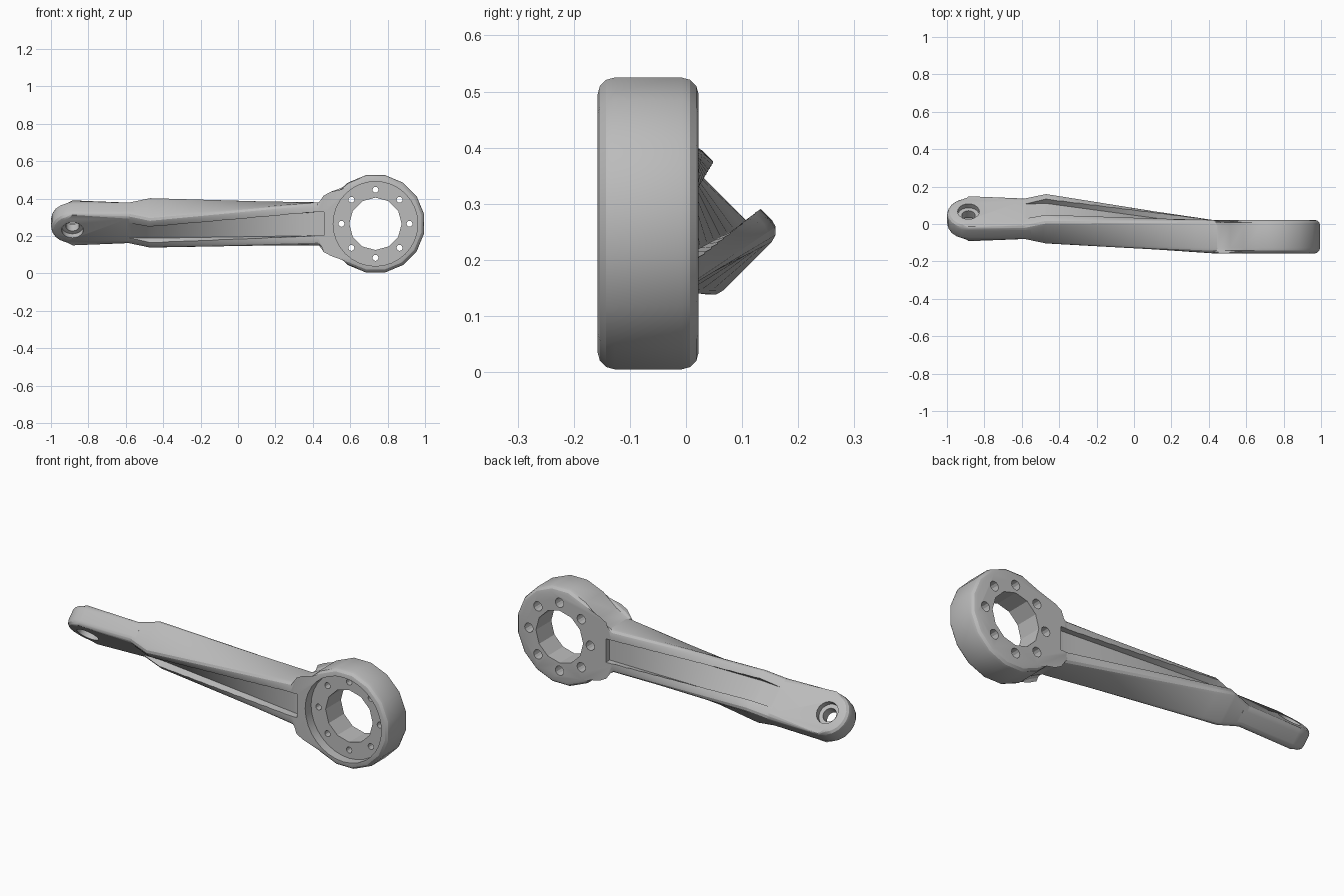
import bpy, bmesh, math
from mathutils import Matrix, Vector

cube = bpy.data.objects.get("Cube")
if cube:
    bpy.data.objects.remove(cube)

metal = bpy.data.materials.new("satin_grey_metal")
metal.use_nodes = True
grey = (0.5, 0.5, 0.5, 1)
metal.diffuse_color = grey
metal.node_tree.nodes["Principled BSDF"].inputs["Base Color"].default_value = grey

TWIST = math.radians(45)
HEAD = Vector((0.735, -0.0675, 0.265))
PAD = Vector((-0.885, 0.028, 0.27))


def frame(origin, angle):
    """Local y is the depth of the arm, local z its width."""
    return Matrix.Translation(origin) @ Matrix.Rotation(angle, 4, 'X')


HEAD_FRAME, PAD_FRAME = frame(HEAD, 0), frame(PAD, TWIST)


def finish(bm, name):
    bmesh.ops.recalc_face_normals(bm, faces=bm.faces)
    mesh = bpy.data.meshes.new(name)
    bm.to_mesh(mesh)
    bm.free()
    obj = bpy.data.objects.new(name, mesh)
    bpy.context.collection.objects.link(obj)
    mesh.materials.append(metal)
    return obj


def slab(name, outline, half, matrix, rounding):
    """Extrude an x-z outline through its depth and round both rims."""
    bm = bmesh.new()
    back, front = [[bm.verts.new((x, y, z)) for x, z in outline] for y in (half, -half)]
    caps = [bm.faces.new(back), bm.faces.new(front)]
    n = len(outline)
    for i in range(n):
        j = (i + 1) % n
        bm.faces.new((back[i], back[j], front[j], front[i]))
    rims = [e for cap in caps for e in cap.edges]
    bmesh.ops.bevel(bm, geom=rims, offset=rounding, segments=3, profile=0.5, affect='EDGES')
    bmesh.ops.transform(bm, matrix=matrix, verts=bm.verts)
    return finish(bm, name)


def loft(name, stations, steps=10):
    """Join cross-sections with straight ruled surfaces."""
    bm = bmesh.new()
    rings = []
    sections = [[m @ Vector((0, y, z)) for y, z in pts] for m, pts in stations]
    for a, b in zip(sections, sections[1:]):
        for s in range(steps):
            rings.append([p.lerp(q, s / steps) for p, q in zip(a, b)])
    rings.append(sections[-1])
    rings = [[bm.verts.new(p) for p in ring] for ring in rings]
    n = len(rings[0])
    for a, b in zip(rings, rings[1:]):
        for i in range(n):
            j = (i + 1) % n
            bm.faces.new((a[i], a[j], b[j], b[i]))
    bm.faces.new(rings[0])
    bm.faces.new(rings[-1])
    return finish(bm, name)


def rounded_box(half_depth, half_width, r=0.028):
    pts = []
    for k, (sy, sz) in enumerate(((1, 1), (-1, 1), (-1, -1), (1, -1))):
        for s in range(4):
            a = math.radians(90 * k + 30 * s)
            pts.append((sy * (half_depth - r) + r * math.cos(a),
                        sz * (half_width - r) + r * math.sin(a)))
    return pts


def drills(name, centres, radius, y0, y1, matrix, sides):
    """Cylinders along local y, from depth y0 to y1."""
    bm = bmesh.new()
    for x, z in centres:
        place = matrix @ Matrix.Translation((x, (y0 + y1) / 2, z)) @ Matrix.Rotation(math.pi / 2, 4, 'X')
        bmesh.ops.create_cone(bm, cap_ends=True, segments=sides, radius1=radius,
                              radius2=radius, depth=abs(y1 - y0), matrix=place)
    return finish(bm, name)


def combine(target, other, operation):
    other.hide_render = True
    mod = target.modifiers.new(operation.lower(), 'BOOLEAN')
    mod.operation, mod.solver, mod.object = operation, 'EXACT', other
    bpy.context.view_layer.objects.active = target
    bpy.ops.object.modifier_apply(modifier=mod.name)
    bpy.data.objects.remove(other)


# Twisted beam between the round head and the tilted end pad
def station(x):
    if x > 0:
        return frame((x, HEAD.y, HEAD.z), 0)
    return frame((x, PAD.y, PAD.z), TWIST)


beam = rounded_box(0.0893, 0.115)
arm = loft("crank_arm", [(station(0.5), beam), (station(0.42), beam), (station(-0.47), beam),
                         (station(-0.59), rounded_box(0.0545, 0.1145))])

# Round head with its flared neck
R = 0.265
arc = [(R * math.cos(a), R * math.sin(a))
       for a in (math.radians(11.25 + 22.5 * i) for i in range(-7, 7))]
neck = [(-0.265, 0.123), (-0.335, 0.1)]
outline = arc + neck + [(x, -z) for x, z in reversed(neck)]
combine(arm, slab("head", outline, 0.09, HEAD_FRAME, 0.03), 'UNION')

# Rounded end pad
W = 0.115
tip = [(W * math.cos(a), W * math.sin(a))
       for a in (math.radians(90 + 18 * i) for i in range(11))]
combine(arm, slab("end_pad", tip + [(0.33, -W), (0.33, W)], 0.055, PAD_FRAME, 0.028), 'UNION')

# Pockets on both faces leave a web between two flanges
for side, web in ((1, 0.058), (-1, 0.05)):
    def pocket(floor, half):
        return [(side * floor, -half), (side * 0.16, -half), (side * 0.16, half), (side * floor, half)]
    combine(arm, loft("pocket_cutter", [
        (station(0.46), pocket(web, 0.063)), (station(0.42), pocket(web, 0.063)),
        (station(-0.47), pocket(0.056, 0.06)), (station(-0.62), pocket(0.056, 0.053))]), 'DIFFERENCE')

# Head recess, bore and bolt circle with countersunk backs
bolts = [(0.182 * math.cos(i * math.pi / 4), 0.182 * math.sin(i * math.pi / 4)) for i in range(8)]
for centres, radius, y0, y1, sides in (
        ([(0, 0)], 0.226, -0.2, -0.04, 32),
        ([(0, 0)], 0.14, -0.2, 0.2, 12),
        (bolts, 0.016, -0.2, 0.2, 12),
        (bolts, 0.025, 0.03, 0.2, 12)):
    combine(arm, drills("head_cutter", centres, radius, y0, y1, HEAD_FRAME, sides), 'DIFFERENCE')

# Stepped hole through the end pad
for radius, y0, y1 in ((0.036, -0.2, 0.2), (0.058, 0.025, 0.2), (0.058, -0.2, -0.025)):
    combine(arm, drills("pad_cutter", [(0, 0)], radius, y0, y1, PAD_FRAME, 20), 'DIFFERENCE')

bpy.ops.object.select_all(action='DESELECT')
arm.select_set(True)
bpy.context.view_layer.objects.active = arm
bpy.ops.object.shade_smooth_by_angle(angle=math.radians(28))
